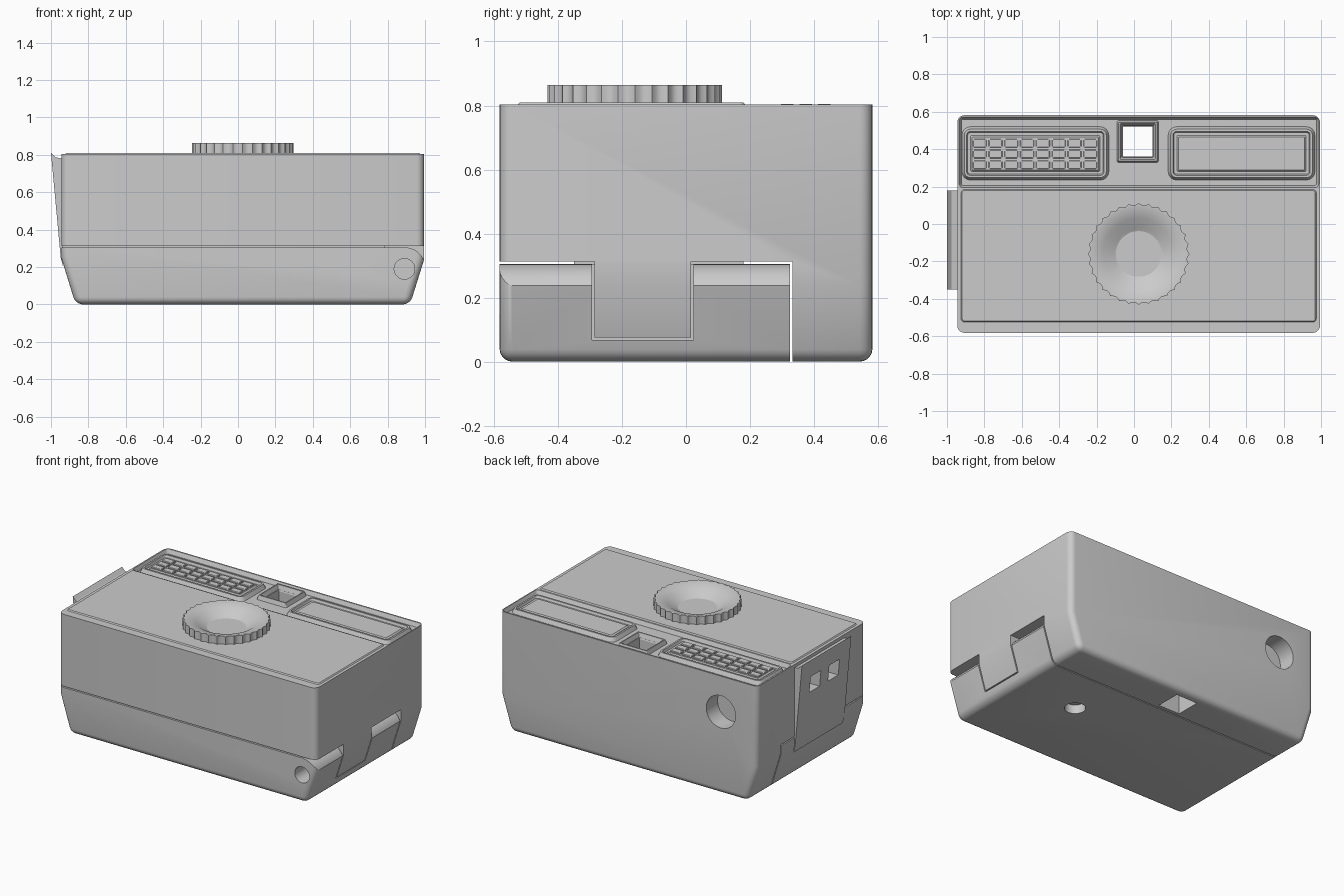
import bpy, bmesh, math

cube = bpy.data.objects.get("Cube")
if cube:
    bpy.data.objects.remove(cube, do_unlink=True)

grey = bpy.data.materials.new("plain_grey")
grey.use_nodes = True
GREY = (0.6, 0.6, 0.6, 1)
grey.diffuse_color = GREY
grey.node_tree.nodes["Principled BSDF"].inputs["Base Color"].default_value = GREY


def finish(name, bm):
    """Turn a bmesh into a named grey object."""
    bmesh.ops.recalc_face_normals(bm, faces=bm.faces)
    mesh = bpy.data.meshes.new(name)
    bm.to_mesh(mesh)
    bm.free()
    mesh.materials.append(grey)
    ob = bpy.data.objects.new(name, mesh)
    bpy.context.collection.objects.link(ob)
    return ob


def extrude_y(name, points, y0, y1, bevel=None):
    """Extrude an XZ profile along y; bevel is (width, edge test)."""
    bm = bmesh.new()
    face = bm.faces.new([bm.verts.new((x, y0, z)) for x, z in points])
    new = bmesh.ops.extrude_face_region(bm, geom=[face])["geom"]
    bmesh.ops.translate(bm, vec=(0, y1 - y0, 0),
                        verts=[v for v in new if isinstance(v, bmesh.types.BMVert)])
    if bevel:
        bmesh.ops.recalc_face_normals(bm, faces=bm.faces)
        edges = [e for e in bm.edges if bevel[1](e)]
        bmesh.ops.bevel(bm, geom=edges, offset=bevel[0], segments=5,
                        profile=0.5, affect='EDGES')
    return finish(name, bm)


def box(name, x0, x1, y0, y1, z0, z1):
    return extrude_y(name, [(x0, z0), (x1, z0), (x1, z1), (x0, z1)], y0, y1)


def loft(name, rings, caps=True):
    """Skin a list of equal point loops, capped or closed on itself."""
    bm = bmesh.new()
    loops = [[bm.verts.new(p) for p in ring] for ring in rings]
    n = len(loops[0])
    pairs = list(zip(loops, loops[1:]))
    if caps:
        bm.faces.new(loops[0])
        bm.faces.new(loops[-1])
    else:
        pairs.append((loops[-1], loops[0]))
    for a, b in pairs:
        for i in range(n):
            j = (i + 1) % n
            bm.faces.new((a[i], a[j], b[j], b[i]))
    return finish(name, bm)


def rounded_rect(cx, cy, w, h, r, z):
    pts = []
    for k, (sx, sy) in enumerate([(1, 1), (-1, 1), (-1, -1), (1, -1)]):
        for i in range(5):
            a = math.pi / 2 * (k + i / 4)
            pts.append((cx + sx * (w / 2 - r) + r * math.cos(a),
                        cy + sy * (h / 2 - r) + r * math.sin(a), z))
    return pts


def rect_loft(name, x0, x1, y0, y1, r, steps, caps=True):
    """Rounded rectangles stacked by (inset, height) steps."""
    return loft(name, [rounded_rect((x0 + x1) / 2, (y0 + y1) / 2, x1 - x0 - 2 * d,
                                    y1 - y0 - 2 * d, max(r - d, 0.004), z)
                       for d, z in steps], caps)


def cylinder(name, centre, radius, length, axis='Z'):
    """Cylinder that starts at centre and runs along +axis."""
    rings = []
    for t in (0, length):
        ring = []
        for i in range(48):
            a = math.tau * i / 48
            u, v = radius * math.cos(a), radius * math.sin(a)
            off = (u, v, t) if axis == 'Z' else (u, t, v)
            ring.append([c + o for c, o in zip(centre, off)])
        rings.append(ring)
    return loft(name, rings)


def boolean(ob, op, *tools):
    for tool in tools:
        tool.hide_render = True
        mod = ob.modifiers.new("cut", 'BOOLEAN')
        mod.operation, mod.solver, mod.object = op, 'EXACT', tool
        bpy.context.view_layer.objects.active = ob
        bpy.ops.object.modifier_apply(modifier=mod.name)
        bpy.data.objects.remove(tool, do_unlink=True)


TOP = 0.803
LENS = (0.025, -0.16)


def case_block(name):
    """Full outer shape: tapered foot, rounded corners, sharp top."""
    def rounded(e):
        a, b = (v.co for v in e.verts)
        if abs(a.y - b.y) > 0.1:
            return a.z < 0.01
        return min(a.z, b.z) < TOP - 0.01
    outline = [(-0.868, 0), (0.92, 0), (0.995, 0.24), (0.995, TOP),
               (-0.945, TOP), (-0.945, 0.25)]
    return extrude_y(name, outline, -0.582, 0.582, (0.04, rounded))


# Main body with hinge tongue
body = case_block("main_body")
boolean(body, 'DIFFERENCE', box("lid_space", -2, 2, -1, 0.333, -1, 0.313))
tongue = case_block("hinge_tongue")
boolean(tongue, 'INTERSECT', box("tongue_limit", 0.78, 2, -0.285, 0.015, 0.075, 0.33))

# Lid with rounded hinge knuckles
lid = case_block("hinged_lid")
arc = [(0.89 + 0.115 * math.cos(math.radians(a)), 0.19 + 0.115 * math.sin(math.radians(a)))
       for a in range(90, -1, -9)]
boolean(lid, 'INTERSECT',
        extrude_y("lid_limit", [(-2, -1), (-2, 0.305)] + arc + [(1.005, -1)], -1, 0.325))
boolean(lid, 'DIFFERENCE',
        box("tongue_pocket", 0.765, 2, -0.293, 0.023, 0.068, 1),
        cylinder("tripod_hole", (0.47, 0, -0.05), 0.065, 0.11))
for part in (lid, tongue):
    boolean(part, 'DIFFERENCE', cylinder("pin_hole", (0.89, -1, 0.19), 0.055, 0.9, 'Y'))

# Side latch with two slots
latch = extrude_y("side_latch", [(-0.935, 0.2), (-0.948, 0.25), (-1, 0.81),
                                 (-0.975, 0.787), (-0.94, 0.78)], -0.35, 0.18)
for y in (-0.185, 0.015):
    for part in (latch, body):
        boolean(part, 'DIFFERENCE', box("slot", -1.1, -0.9, y - 0.055, y + 0.055, 0.58, 0.69))

# Body openings: window recess, viewfinder shaft, lens pit, back hole
FLOOR = 0.775
boolean(body, 'DIFFERENCE',
        rect_loft("recess", -0.935, 0.988, 0.195, 0.572, 0.02,
                  [(-0.004, 0.82), (0, TOP), (0.012, FLOOR)]),
        box("viewfinder_shaft", -0.06, 0.10, 0.357, 0.525, -1, 2),
        cylinder("lens_pit", (*LENS, 0.68), 0.2, 0.3),
        cylinder("back_hole", (-0.67, 0.46, 0.56), 0.11, 0.3, 'Y'))

# Raised front plate
plate = rect_loft("lens_plate", -0.925, 0.975, -0.525, 0.185, 0.02,
                  [(0, TOP - 0.01), (0, TOP), (0.006, 0.81)])
boolean(plate, 'DIFFERENCE', cylinder("lens_opening", (*LENS, 0.7), 0.2, 0.3))

# Flash and plain windows
frame = [(0, 0.765), (0.018, 0.802), (0.03, 0.802), (0.036, 0.786),
         (0.052, 0.786), (0.06, 0.795)]
flash = rect_loft("flash_window", -0.925, -0.13, 0.23, 0.525, 0.05, frame)
window = rect_loft("plain_window", 0.178, 0.972, 0.23, 0.525, 0.05, frame)
cells = []
for col in range(8):
    for row in range(3):
        x, y = -0.862 + col * 0.0845, 0.293 + row * 0.0575
        cells.append(rect_loft("flash_cell", x, x + 0.074, y, y + 0.047, 0.006,
                               [(0, 0.79), (0, 0.801), (0.004, 0.804)]))

# Viewfinder frame
finder = rect_loft("viewfinder_frame", -0.095, 0.135, 0.326, 0.556, 0.012,
                   [(0, 0.765), (0.012, 0.803), (0.02, 0.803), (0.034, 0.765)], False)

# Knurled lens ring with stepped dish
profile = [(0.272, 0.805, 1), (0.272, 0.864, 1), (0.252, 0.864, 0), (0.19, 0.845, 0),
           (0.14, 0.812, 0), (0.096, 0.795, 0)]
for step in range(3):
    r, z = 0.096 - 0.008 * step, 0.77 - 0.022 * step
    profile += [(r, z, 0), (r - 0.008, z, 0)]
profile.append((0.072, 0.705, 0))
rings = []
for r, z, knurl in profile:
    ring = []
    for i in range(192):
        a = math.tau * i / 192
        rr = r - 0.012 * knurl * abs(math.sin(a * 16))
        ring.append((LENS[0] + rr * math.cos(a), LENS[1] + rr * math.sin(a), z))
    rings.append(ring)
lens = loft("lens_ring", rings)

# Smooth curved surfaces while keeping hard edges
for ob in bpy.context.view_layer.objects:
    ob.select_set(ob in [body, tongue, lid, lens, latch, flash, window])
bpy.context.view_layer.objects.active = body
bpy.ops.object.shade_smooth_by_angle(angle=math.radians(28))
